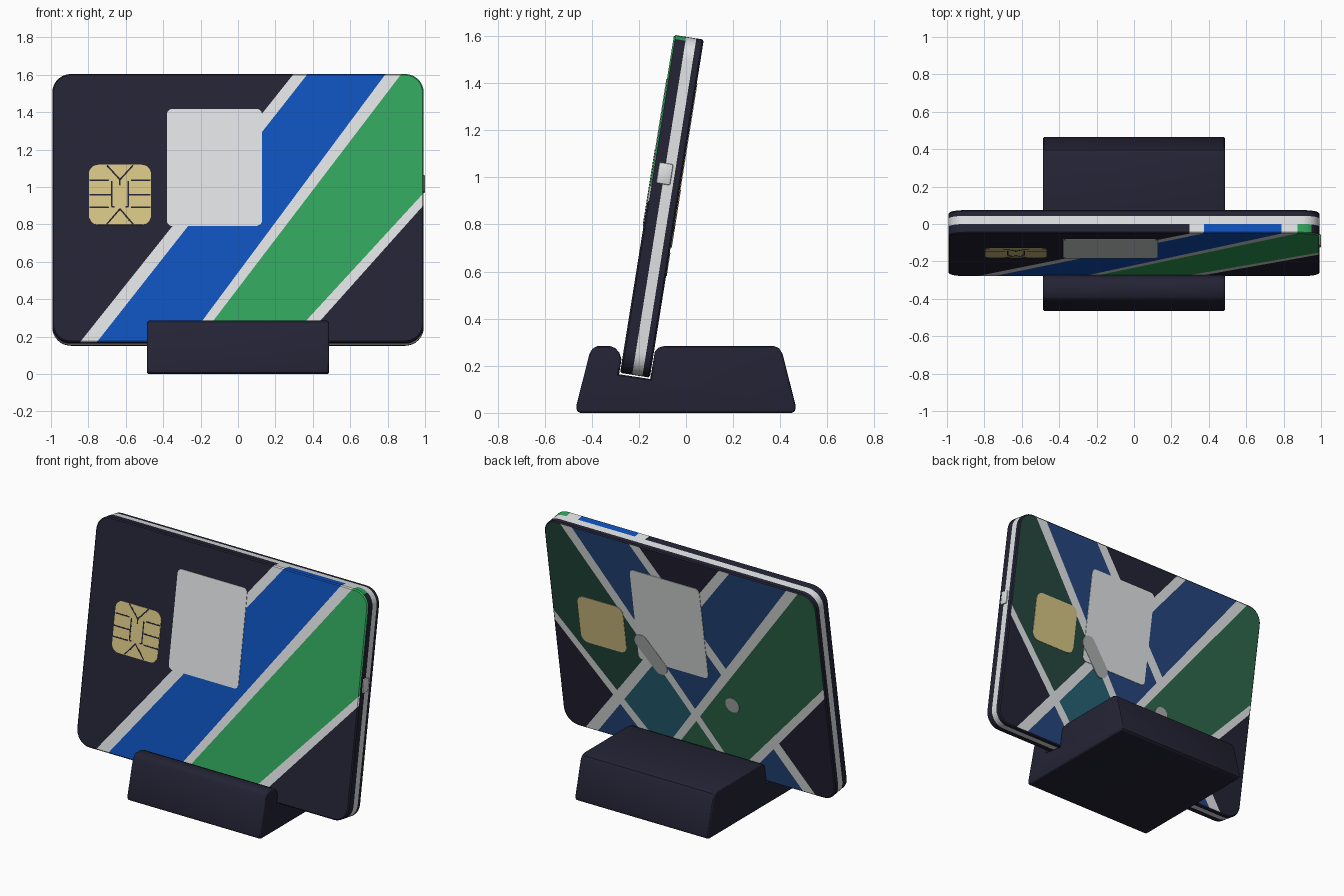
import bpy, bmesh, math
from mathutils import Vector, Matrix

if "Cube" in bpy.data.objects:
    bpy.data.objects.remove(bpy.data.objects["Cube"])

# ---------- materials ----------
def lin(c):
    c /= 255
    return c / 12.92 if c < 0.04045 else ((c + 0.055) / 1.055) ** 2.4

COLOURS = {
    "navy": (36, 35, 53), "white": (224, 226, 227), "blue": (15, 82, 188),
    "green": (49, 166, 93), "gold": (215, 196, 133), "muted_blue": (37, 70, 126),
    "muted_green": (45, 104, 75), "deep_green": (37, 73, 62),
    "teal": (38, 98, 116), "grey": (172, 174, 175),
}
NAMES = list(COLOURS)
MATS = {}
for n, c in COLOURS.items():
    MATS[n] = bpy.data.materials.new(n)
    MATS[n].diffuse_color = (*[lin(v) for v in c], 1)

# ---------- card frame: tilted back, origin at its lower front edge ----------
TILT = math.atan(0.23 / 1.44)
CARD = Matrix.Translation((0, -0.28, 0.17)) @ Matrix.Rotation(-TILT, 4, 'X')
W, H, T = 1.986, 1.435 / math.cos(TILT), 0.128

def up(z):
    """Height along the card for a world z on its front face."""
    return (z - 0.17) / math.cos(TILT)

def finish(bm, name, mats, matrix=None):
    me = bpy.data.meshes.new(name)
    bm.to_mesh(me)
    bm.free()
    for m in mats:
        me.materials.append(MATS[m])
    ob = bpy.data.objects.new(name, me)
    bpy.context.collection.objects.link(ob)
    if matrix:
        ob.matrix_world = matrix
    bpy.ops.object.select_all(action='DESELECT')
    ob.select_set(True)
    bpy.context.view_layer.objects.active = ob
    bpy.ops.object.shade_smooth_by_angle(angle=math.radians(30))
    return ob

def rounded_slab(w, h, r, rings, centre=(0, 0), angle=0, seg=8):
    """Rounded rectangle in x/z lofted through rings of (y, inset)."""
    bm = bmesh.new()
    loops = []
    for y, i in rings:
        loop = []
        for q, (sx, sz) in enumerate(((1, 1), (-1, 1), (-1, -1), (1, -1))):
            for k in range(seg + 1):
                a = math.pi / 2 * (q + k / seg)
                px = sx * (w / 2 - r) + (r - i) * math.cos(a)
                pz = sz * (h / 2 - r) + (r - i) * math.sin(a)
                ca, sa = math.cos(angle), math.sin(angle)
                loop.append(bm.verts.new((centre[0] + px * ca - pz * sa, y,
                                          centre[1] + px * sa + pz * ca)))
        loops.append(loop)
    n = len(loops[0])
    for a, b in zip(loops, loops[1:]):
        for k in range(n):
            bm.faces.new((a[k], a[(k + 1) % n], b[(k + 1) % n], b[k]))
    bm.faces.new(loops[0])
    bm.faces.new(loops[-1])
    bmesh.ops.recalc_face_normals(bm, faces=bm.faces)
    return bm

# ---------- card body with diagonal stripes cut into it ----------
# stripe edges, left to right, as two (x, z) points on the front
EDGES = [((-.845, .17), (.294, 1.6)), ((-.755, .17), (.369, 1.6)),
         ((-.187, .29), (.786, 1.6)), ((-.128, .29), (.870, 1.6)),
         ((.364, .285), (.99, .965)), ((.44, .285), (.99, .90))]
EDGES = [((a, up(b)), (c, up(d))) for (a, b), (c, d) in EDGES]
FRONT = ["navy", "white", "blue", "white", "green", "white", "navy"]

def region(x, z):
    return sum(x > a + (z - b) * (c - a) / (d - b) for (a, b), (c, d) in EDGES)

def back_colour(x, z):
    s, m = region(-x, z), region(x, z)   # own stripes and show-through stripes
    if s % 2:
        return "white"
    if s == 4:
        return "white" if m == 3 and z < 0.4 else "muted_green"
    if m % 2:
        return "white"
    if s == 2:
        return "teal" if m == 4 else "muted_blue"
    return {2: "muted_blue", 4: "deep_green"}.get(m, "navy")

bm = rounded_slab(W, H, 0.10, [(0, .007), (.007, 0), (.052, 0), (.096, 0),
                               (T - .007, 0), (T, .007)], (0, H / 2))
for (a, b), (c, d) in EDGES:
    for s in (1, -1):
        bmesh.ops.bisect_plane(bm, geom=bm.verts[:] + bm.edges[:] + bm.faces[:],
                               dist=1e-5, plane_co=(s * a, 0, b),
                               plane_no=Vector((d - b, 0, -s * (c - a))).normalized()
                               if s == 1 else Vector((d - b, 0, c - a)).normalized())
bm.normal_update()
for f in bm.faces:
    p, n = f.calc_center_median(), f.normal
    col = "navy"
    if n.y < -0.5 or (p.y < .052 and n.z > 0.8):
        col = FRONT[region(p.x, p.z)]
    elif n.y > 0.9:
        col = back_colour(p.x, p.z)
    elif .052 < p.y < .096:
        col = "white"
    f.material_index = NAMES.index(col)
finish(bm, "card_body", NAMES, CARD)

# ---------- thin plates on both faces ----------
def plate(name, mat, x, z, w, h, r, side, lift=.003, angle=0):
    rings = [(-lift, 0), (.002, 0)] if side == "front" else [(T - .002, 0), (T + lift, 0)]
    return finish(rounded_slab(w, h, r, rings, (x, up(z)), angle), name, [mat], CARD)

for side, s in (("front", 1), ("back", -1)):
    plate(side + "_white_panel", "white", s * -.126, 1.104, .508, .635, .03, side)
    plate(side + "_chip", "gold", s * -.631, .958, .332, .325, .05, side)
plate("back_grey_capsule", "grey", .285, .845, .29, .10, .049, "back", .005, math.atan(1.2))
plate("back_grey_dot", "grey", -.286, .65, .10, .10, .0499, "back")

# chip contact grooves, mirrored left to right: (x1, z1, x2, z2) from chip centre
GROOVES = [(.045, -.065, .045, .075), (.045, .0, .163, .0), (.0, .08, .07, .158),
           (.0, .08, .0, .05), (.0, -.075, .07, -.158), (.03, -.065, .045, -.065),
           (.06, .078, .163, .078), (.06, -.068, .163, -.068)]
for i, (x1, z1, x2, z2) in enumerate(GROOVES):
    for s in ((1, -1) if x1 or x2 else (1,)):
        dx, dz = s * (x2 - x1), z2 - z1
        plate("chip_groove_%d_%s" % (i, "r" if s > 0 else "l"), "navy",
              -.631 + s * (x1 + x2) / 2, .958 + (z1 + z2) / 2,
              math.hypot(dx, dz), .008, .001, "front", .004, math.atan2(dz, dx))

# ---------- side button ----------
bm = bmesh.new()
bmesh.ops.create_cube(bm, size=1, matrix=Matrix.Translation((.985, .054, up(1.024)))
                      @ Matrix.Diagonal((.03, .06, .09, 1)))
bmesh.ops.bevel(bm, geom=bm.edges[:], offset=.006, segments=2, profile=.5, affect='EDGES')
finish(bm, "side_button", ["white"], CARD)

# ---------- stand: side profile with a slot, extruded across x ----------
PROFILE = [(-.45, 0), (-.463, .008), (-.466, .03), (-.41, .25), (-.398, .272),
           (-.375, .285), (-.325, .285), (-.30, .275), (-.283, .256), (-.274, .228),
           (-.284, .164), (-.152, .144), (-.132, .262), (-.118, .276), (-.09, .285),
           (.37, .285), (.395, .275), (.41, .25), (.466, .03), (.463, .008), (.45, 0)]
HALF = .487
bm = bmesh.new()
left = [bm.verts.new((-HALF, y, z)) for y, z in PROFILE]
right = [bm.verts.new((HALF, y, z)) for y, z in PROFILE]
n = len(PROFILE)
for k in range(n):
    j = (k + 1) % n
    bm.faces.new((left[k], left[j], right[j], right[k]))
bm.faces.new(left)
bm.faces.new(right)
bmesh.ops.recalc_face_normals(bm, faces=bm.faces)
rims = [e for e in bm.edges if abs(e.verts[0].co.x - e.verts[1].co.x) < 1e-6]
bmesh.ops.bevel(bm, geom=rims, offset=.012, segments=3, profile=.5, affect='EDGES')
finish(bm, "stand", ["navy"])

for m in bpy.data.materials:
    if m.users and not m.is_grease_pencil:
        m.use_nodes = True
        m.node_tree.nodes["Principled BSDF"].inputs["Base Color"].default_value = m.diffuse_color
